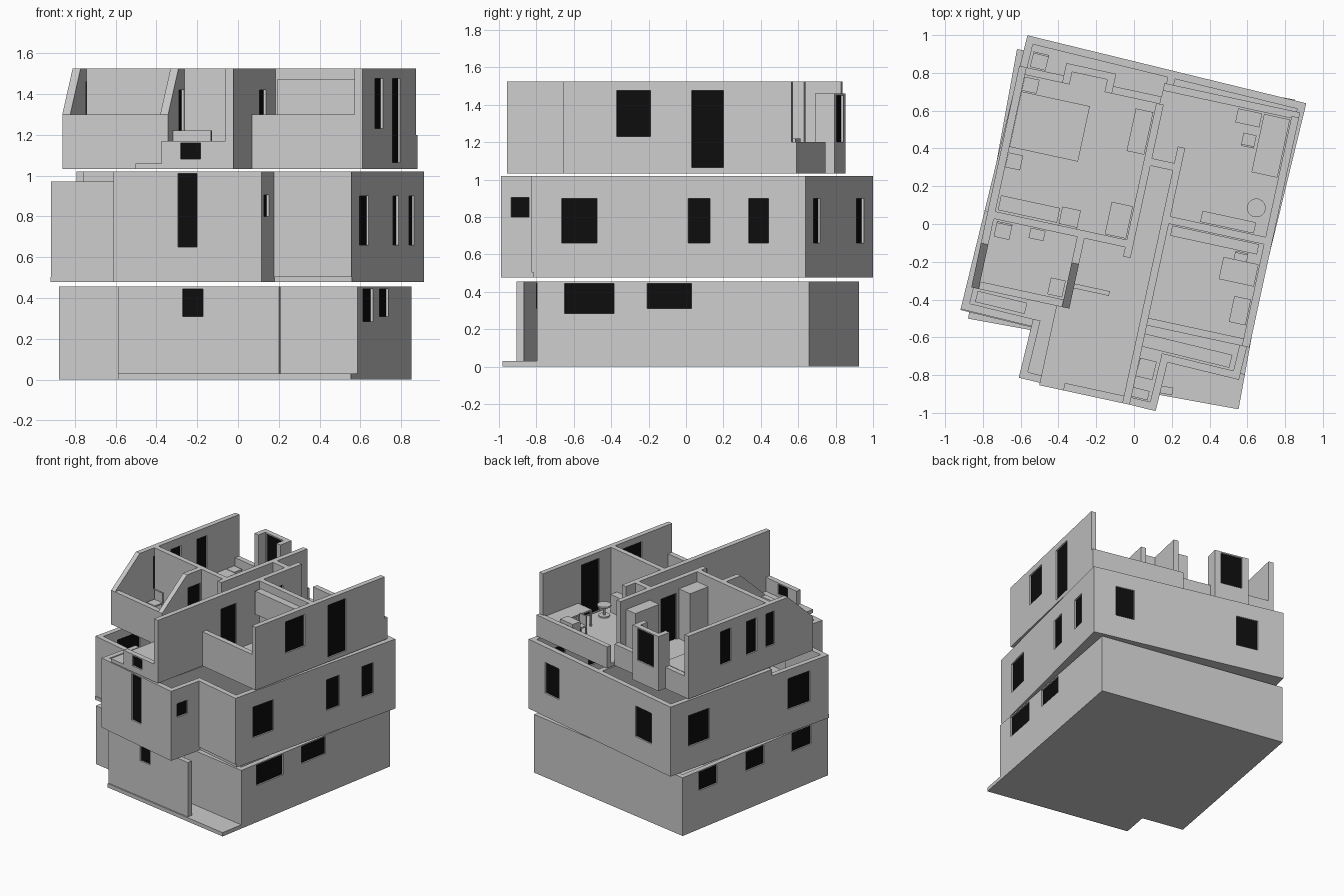
import bpy, bmesh, math
from mathutils import Matrix, Vector

if "Cube" in bpy.data.objects:
    bpy.data.objects.remove(bpy.data.objects["Cube"])

T = 0.04                      # wall thickness
glass = bpy.data.materials.new("dark_glass")
glass.diffuse_color = (0.004, 0.004, 0.004, 1)
glass.use_nodes = True
glass.node_tree.nodes["Principled BSDF"].inputs["Base Color"].default_value = glass.diffuse_color
angle = 0.0                   # turn of the current storey


def finish(name, bm, mat=None):
    me = bpy.data.meshes.new(name)
    bmesh.ops.recalc_face_normals(bm, faces=bm.faces)
    bm.to_mesh(me)
    bm.free()
    ob = bpy.data.objects.new(name, me)
    ob.rotation_euler.z = math.radians(-angle)
    bpy.context.collection.objects.link(ob)
    if mat:
        me.materials.append(mat)
    return ob


def boxes(name, items, mat=None):
    """One object from boxes (x0, x1, y0, y1, z0, z1)."""
    bm = bmesh.new()
    for x0, x1, y0, y1, z0, z1 in items:
        m = Matrix.Translation(((x0 + x1) / 2, (y0 + y1) / 2, (z0 + z1) / 2))
        bmesh.ops.create_cube(bm, size=1, matrix=m @ Matrix.Diagonal((x1 - x0, y1 - y0, z1 - z0, 1)))
    return finish(name, bm, mat)


def wall(name, axis, c, a, b, z0, z1, holes=()):
    """Wall along 'u' or 'v' from a to b, lower/left face at c, with glazed openings (a, b, z0, z1)."""
    def put(p, q, r, s, d0=0.0, d1=T):
        return (p, q, c + d0, c + d1, r, s) if axis == 'u' else (c + d0, c + d1, p, q, r, s)
    solid, panes, at = [], [], a
    for p, q, r, s in sorted(holes):
        solid.append(put(at, p, z0, z1))
        if r > z0:
            solid.append(put(p, q, z0, r))
        if s < z1:
            solid.append(put(p, q, s, z1))
        panes.append(put(p, q, r, s, T * 0.3, T * 0.7))
        at = q
    solid.append(put(at, b, z0, z1))
    boxes(name, solid)
    if panes:
        boxes(name + "_panes", panes, glass)


def sloped(name, u, pts):
    """Sloped wall piece: profile in (v, z) pushed along u."""
    bm = bmesh.new()
    f = bm.faces.new([bm.verts.new((u, v, z)) for v, z in pts])
    r = bmesh.ops.extrude_face_region(bm, geom=[f])
    bmesh.ops.translate(bm, vec=(T, 0, 0), verts=[e for e in r['geom'] if isinstance(e, bmesh.types.BMVert)])
    finish(name, bm)


def table(name, x0, x1, y0, y1, z0, z1, leg=0.012):
    legs = [(x, x + leg, y, y + leg, z0, z1 - 0.01) for x in (x0, x1 - leg) for y in (y0, y1 - leg)]
    boxes(name, legs + [(x0, x1, y0, y1, z1 - 0.012, z1)])


def chair(name, x, y, z, back=1, s=0.042):
    """Four-legged chair; back is the v side of the back rest."""
    table(name + "_seat", x - s, x + s, y - s, y + s, z, z + 0.075, 0.01)
    e = y + back * (s - 0.005)
    boxes(name + "_back", [(x - s, x + s, e - 0.005, e + 0.005, z + 0.075, z + 0.15)])


# ---------- ground storey ----------
angle = 10.3
H = 0.455
boxes("ground_slab", [(-0.775, 0.72, -0.65, 0.80, 0, 0.03), (-0.44, 0.72, -0.866, -0.65, 0, 0.03)])
win = lambda *s: [(a, b, 0.30, 0.445) for a, b in s]
wall("ground_right_wall", 'v', 0.68, -0.68, 0.80, 0.03, H, [(-0.53, -0.26, 0.285, 0.445), (-0.08, 0.16, 0.31, 0.445)])
wall("ground_left_wall", 'v', -0.775, -0.65, 0.80, 0.03, H, win((-0.48, -0.29), (-0.01, 0.17), (0.457, 0.637)))
wall("ground_back_wall", 'u', 0.76, -0.735, 0.68, 0.03, H)
wall("ground_front_left_wall", 'u', -0.65, -0.735, -0.40, 0.03, H)
wall("ground_porch_wall", 'u', -0.68, 0.15, 0.68, 0.03, H)
wall("ground_bay_front_wall", 'u', -0.856, -0.40, 0.36, 0.03, H, [(-0.12, -0.02, 0.31, 0.445)])
wall("ground_bay_left_wall", 'v', -0.44, -0.856, -0.65, 0.03, H)
wall("ground_hall_left", 'v', 0.0, -0.10, 0.76, 0.03, H)
wall("ground_hall_right", 'v', 0.15, -0.64, 0.45, 0.03, H)
wall("ground_cross_right", 'u', 0.05, 0.19, 0.68, 0.03, H)
wall("ground_cross_left", 'u', -0.14, -0.735, 0.0, 0.03, H)

# ---------- middle storey ----------
angle = 13.7
Z, F, H = 0.477, 0.503, 1.02
boxes("middle_slab", [(-0.785, 0.735, -0.66, 0.837, Z, F), (-0.40, 0.346, -0.935, -0.66, Z, F)])
win = lambda *s: [(a, b, 0.66, 0.90) for a, b in s]
wall("middle_right_wall", 'v', 0.695, -0.67, 0.837, F, H, win((-0.505, -0.31), (0.19, 0.31), (0.524, 0.632)))
wall("middle_left_wall", 'v', -0.785, -0.12, 0.837, F, H, win((0.467, 0.666)))
wall("middle_left_low_wall", 'v', -0.785, -0.655, -0.12, F, 0.97, win((-0.48, -0.27)))
wall("middle_back_wall", 'u', 0.797, -0.745, 0.695, F, H, win((-0.58, -0.41), (0.41, 0.56)))
wall("middle_front_left_wall", 'u', -0.655, -0.745, -0.40, F, 0.97)
wall("middle_front_right_wall", 'u', -0.67, 0.346, 0.695, F, H)
wall("middle_bay_left_wall", 'v', -0.40, -0.935, -0.615, F, H)
wall("middle_bay_right_wall", 'v', 0.306, -0.935, -0.63, F, H, [(-0.878, -0.78, 0.80, 0.905)])
wall("middle_bay_front_wall", 'u', -0.935, -0.36, 0.306, F, H, [(-0.076, 0.022, 0.65, 1.01)])
wall("middle_hall_left", 'v', -0.01, -0.10, 0.797, F, H)
wall("middle_hall_right", 'v', 0.14, -0.895, 0.45, F, H)
wall("middle_cross_right", 'u', 0.05, 0.18, 0.695, F, H)
wall("middle_cross_left", 'u', -0.14, -0.745, -0.01, F, H)
boxes("middle_bath", [(-0.72, -0.45, -0.60, -0.54, F, F + 0.14)])
boxes("middle_counter", [(0.18, 0.67, -0.62, -0.55, F + 0.17, F + 0.2), (0.18, 0.67, -0.61, -0.56, F, F + 0.17)])
boxes("middle_bay_cabinets", [(0.2, 0.29, -0.78, -0.68, F, F + 0.2), (0.2, 0.29, -0.89, -0.84, F, F + 0.15)])
chair("middle_corner_chair", -0.69, 0.72, F)

# ---------- attic storey ----------
angle = 12.2
Z, F, K, M, H = 1.033, 1.06, 1.2, 1.3, 1.525
boxes("attic_slab", [(-0.771, 0.0, -0.51, 0.69, Z, F), (0.0, 0.735, -0.51, 0.763, Z, F),
                     (-0.31, 0.18, -0.94, -0.51, Z, F), (-0.53, -0.26, 0.69, 0.757, Z, F)])
wall("attic_right_gable", 'v', 0.695, -0.51, 0.735, F, H, [(-0.22, -0.036, 1.23, 1.475), (0.19, 0.363, 1.065, 1.475)])
wall("attic_left_gable", 'v', -0.771, -0.27, 0.69, F, H,
     [(-0.14, -0.06, 1.2, 1.46), (0.03, 0.13, 1.2, 1.46), (0.28, 0.38, 1.2, 1.46)])
slope = [(-0.51, F), (-0.27, F), (-0.27, H), (-0.51, M)]
sloped("attic_left_gable_slope", -0.771, slope)
wall("attic_front_left_wall", 'u', -0.51, -0.731, -0.28, F, M)
wall("attic_front_right_wall", 'u', -0.51, 0.18, 0.695, F, M)
wall("attic_back_right_knee_wall", 'u', 0.723, 0.0, 0.735, F, K)
for n, a, b in (("left", -0.731, -0.53), ("right", -0.26, 0.0)):
    wall("attic_back_knee_wall_" + n, 'u', 0.65, a, b, F, K)
wall("attic_stair_front_wall", 'u', -0.94, -0.18, 0.14, F, 1.17, [(-0.085, 0.015, 1.08, 1.16)])

# dormer: cheeks and window front
for n, u in (("left", -0.53), ("right", -0.30)):
    wall("dormer_cheek_" + n, 'v', u, 0.65, 0.757, F, 1.46)
wall("dormer_front", 'u', 0.717, -0.49, -0.30, F, 1.46, [(-0.48, -0.31, K, 1.45)])

# inner walls and doors
door = lambda a: [(a, a + 0.15, F, 1.42)]
wall("hall_left_wall", 'v', -0.02, -0.18, 0.65, F, H, door(0.11))
wall("hall_right_wall", 'v', 0.14, -0.94, 0.45, F, H, door(-0.33) + door(0.12))
wall("hall_end_wall", 'u', 0.32, 0.02, 0.14, F, H)
wall("right_cross_wall", 'u', 0.04, 0.18, 0.695, F, H)
wall("left_cross_wall", 'u', -0.13, -0.731, -0.02, F, H)
wall("small_room_wall", 'v', -0.28, -0.27, -0.13, F, H, [(-0.26, -0.14, F, 1.42)])
sloped("small_room_wall_slope", -0.28, slope)
boxes("stair_parapet", [(-0.24, -0.05, -0.40, -0.375, F, F + 0.16)])

# attic furniture
boxes("bed", [(-0.73, -0.36, 0.26, 0.56, F, F + 0.08)])
boxes("bedside_tables", [(-0.73, -0.65, 0.15, 0.23, F, F + 0.08), (-0.73, -0.65, 0.565, 0.64, F, F + 0.08)])
boxes("low_cabinet", [(-0.72, -0.40, -0.08, 0.0, F, F + 0.12)])
boxes("wardrobe", [(-0.12, -0.025, 0.37, 0.60, F, 1.45)])
boxes("tall_cabinet", [(-0.14, -0.025, -0.085, 0.09, F, 1.45)])
boxes("wash_stands", [(-0.53, -0.45, -0.19, -0.135, F, F + 0.12), (-0.37, -0.29, -0.46, -0.37, F, F + 0.1)])
boxes("shelf_cabinet", [(0.20, 0.67, -0.02, 0.035, 1.29, 1.47)])
boxes("sideboard", [(0.34, 0.63, 0.085, 0.145, F, F + 0.14)])
boxes("chests", [(0.60, 0.69, -0.40, -0.26, F, F + 0.1), (0.41, 0.54, 0.64, 0.715, F, F + 0.16)])
table("writing_desk", 0.50, 0.69, -0.19, -0.07, F, F + 0.13)
table("long_desk", 0.55, 0.69, 0.40, 0.715, F, F + 0.13)
chair("bedroom_chair", -0.34, -0.04, F, -1, 0.05)
chair("small_room_chair", -0.67, -0.18, F)
chair("desk_chair", 0.59, -0.06, F, 1, 0.035)
chair("long_desk_chair", 0.50, 0.56, F, -1, 0.035)

# round swivel stool
bm = bmesh.new()
for r, z, d in ((0.04, F + 0.005, 0.01), (0.008, F + 0.045, 0.07), (0.05, F + 0.085, 0.012)):
    bmesh.ops.create_cone(bm, cap_ends=True, segments=16, radius1=r, radius2=r, depth=d,
                          matrix=Matrix.Translation((0.615, 0.22, z)))
finish("swivel_stool", bm)
